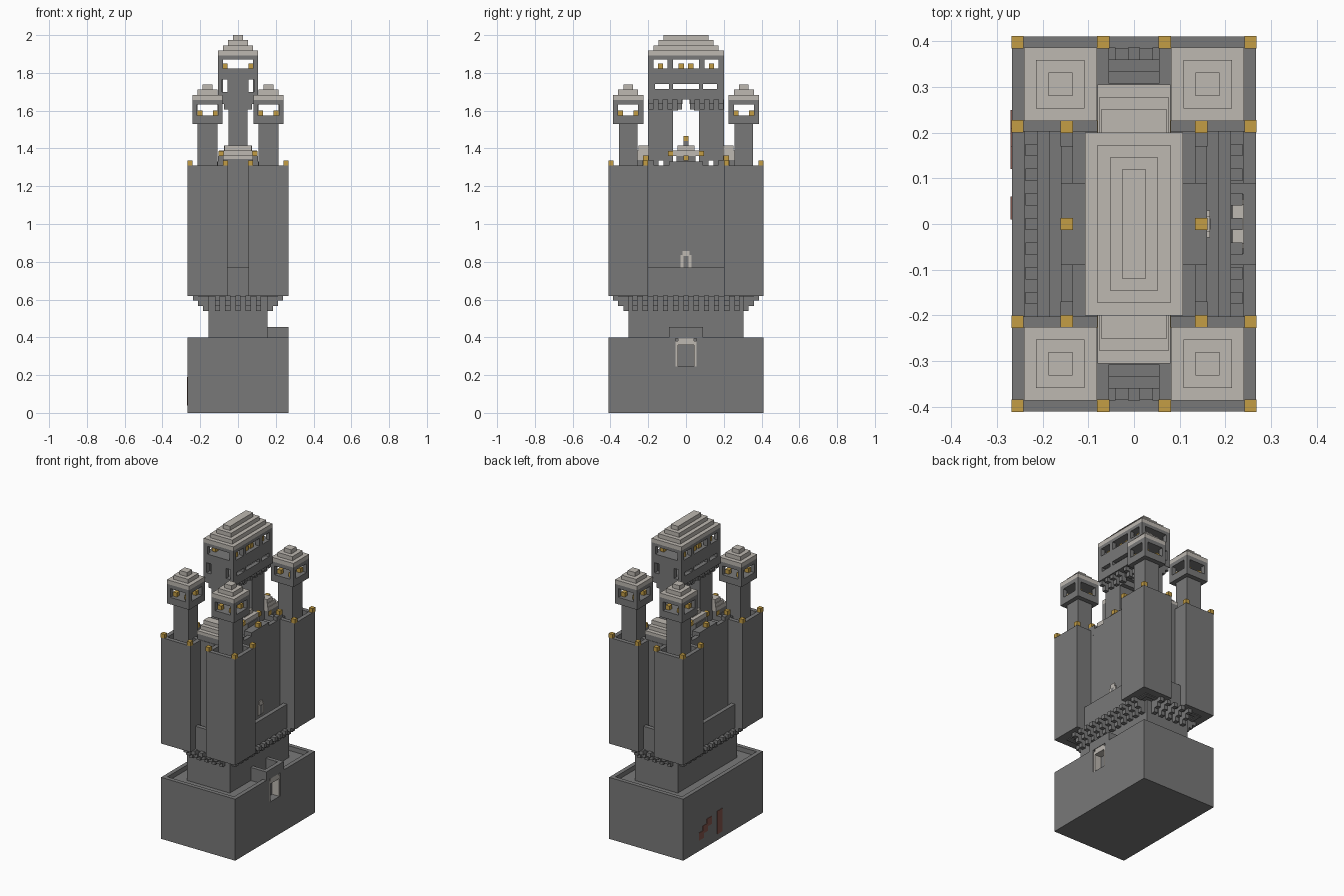
import bpy
import bmesh

cube = bpy.data.objects.get("Cube")
if cube:
    bpy.data.objects.remove(cube, do_unlink=True)


def material(name, colour):
    m = bpy.data.materials.new(name)
    m.use_nodes = True
    m.diffuse_color = (*colour, 1)
    for n in m.node_tree.nodes:
        if n.type == 'BSDF_PRINCIPLED':
            n.inputs["Base Color"].default_value = (*colour, 1)
    return m


STONE = material("dark stone", (0.19, 0.19, 0.19))
ROOF = material("pale roof stone", (0.51, 0.48, 0.44))
GOLD = material("gold lamp", (0.55, 0.34, 0.06))
RUST = material("rust paint", (0.23, 0.09, 0.07))
T = 0.027          # wall thickness and step size
SIDES = (-1, 1)


def build(name, boxes, mat):
    """One object from boxes given as (x0, x1, y0, y1, z0, z1)."""
    bm = bmesh.new()
    for x0, x1, y0, y1, z0, z1 in boxes:
        x0, x1 = sorted((x0, x1))
        y0, y1 = sorted((y0, y1))
        for v in bmesh.ops.create_cube(bm, size=1)["verts"]:
            v.co = (x1 if v.co.x > 0 else x0,
                    y1 if v.co.y > 0 else y0,
                    z1 if v.co.z > 0 else z0)
    me = bpy.data.meshes.new(name)
    bm.to_mesh(me)
    bm.free()
    me.materials.append(mat)
    ob = bpy.data.objects.new(name, me)
    bpy.context.scene.collection.objects.link(ob)
    return ob


def block(cx, cy, hx, hy, z0, z1):
    return (cx - hx, cx + hx, cy - hy, cy + hy, z0, z1)


def solid_runs(half, gaps):
    """Split -half..half into the runs left between the gaps."""
    edges = [-half] + [e for g in gaps for e in g] + [half]
    return list(zip(edges[::2], edges[1::2]))


def ring(cx, cy, hx, hy, z0, z1, gaps_x=(), gaps_y=()):
    """Four walls; gaps_x open the front and back, gaps_y the two sides."""
    out = []
    for s in SIDES:
        for a, b in solid_runs(hx, gaps_x):
            out.append((cx + a, cx + b, cy + s * hy, cy + s * (hy - T), z0, z1))
        for a, b in solid_runs(hy - T, gaps_y):
            out.append((cx + s * hx, cx + s * (hx - T), cy + a, cy + b, z0, z1))
    return out


def stepped_roof(cx, cy, hx, hy, z, steps):
    return [block(cx, cy, hx - i * T, hy - i * T, z + i * T, z + (i + 1) * T)
            for i in range(steps)]


def lamp(x, y, z):
    return block(x, y, T / 2, T / 2, z, z + T)


# Plinth: sunken top, doorway cut in one long side
plinth = build("plinth", [block(0, 0, 0.267, 0.41, 0, 0.40)], STONE)
sunken = build("plinth_top_cutter", [block(0, 0, 0.24, 0.383, 0.37, 0.5)], STONE)
door = build("doorway_cutter", [(0.215, 0.3, -0.055, 0.055, 0.245, 0.395)], STONE)
for cutter in (sunken, door):
    mod = plinth.modifiers.new(cutter.name, 'BOOLEAN')
    mod.operation = 'DIFFERENCE'
    mod.solver = 'EXACT'
    mod.object = cutter
    cutter.hide_render = True
    cutter.hide_set(True)

jambs = [(0.216, 0.265, s * 0.055, s * 0.043, 0.246, 0.38) for s in SIDES]
build("door_frame", jambs + [(0.216, 0.265, -0.043, 0.043, 0.36, 0.394)], ROOF)
gate = [(0.15, 0.267, s * 0.09, s * 0.065, 0.365, 0.455) for s in SIDES]
build("gate_parapet", gate + [(0.24, 0.267, -0.065, 0.065, 0.396, 0.455)], STONE)

# Painted mark on the side opposite the door
marks = [(-0.27, -0.266, 0.25 - i * 0.04, 0.20 - i * 0.04,
          0.07 + i * 0.03, 0.12 + i * 0.03) for i in range(3)]
build("painted_mark", marks + [(-0.27, -0.266, 0.01, 0.06, 0.04, 0.19)], RUST)

# Shaft and stepped corbels
build("shaft", [block(0, 0, 0.155, 0.305, 0.36, 0.63)], STONE)
corbels = []
for s in SIDES:
    for i in range(3):
        reach, z = (i + 1) * T, 0.54 + i * T
        for k in range(-5, 6):
            y = k * 2 * T
            corbels.append((s * 0.15, s * (0.157 + reach), y - T / 2, y + T / 2, z, z + T))
        for k in range(-2, 3):
            x = k * 2 * T
            corbels.append((x - T / 2, x + T / 2, s * 0.30, s * (0.305 + reach), z, z + T))
build("corbels", corbels, STONE)

# Gallery between the corner towers
build("gallery", [block(0, 0, 0.205, 0.355, 0.62, 0.68)]
      + ring(0, 0, 0.212, 0.36, 0.615, 0.77), STONE)

# Keep and its battlements
keep = [block(0, 0, 0.16, 0.308, 0.62, 1.28)] + ring(0, 0, 0.16, 0.308, 1.27, 1.31)
for s in SIDES:
    keep.append((s * 0.107, s * 0.16, -0.09, 0.09, 1.27, 1.332))
    keep += [block(s * 0.147, t * 0.2, T / 2, 0.03, 1.27, 1.335) for t in SIDES]
    keep.append((-0.078, 0.078, s * 0.2, s * 0.305, 1.27, 1.345))
build("keep", keep, STONE)
build("arched_window", [(0.16, 0.166, -0.03, 0.03, 0.77, 0.835),
                        (0.16, 0.166, -0.018, 0.018, 0.835, 0.858)], ROOF)
build("arched_window_opening", [(0.16, 0.168, -0.012, 0.012, 0.77, 0.83)], STONE)

# Stepped porch roofs at both ends, and the small vault between the piers
porches = [(-0.08 + i * 0.004, 0.08 - i * 0.004, s * 0.195, s * (0.305 - i * T),
            1.34 + i * 0.025, 1.365 + i * 0.025) for s in SIDES for i in range(3)]
build("porch_roofs", porches, ROOF)
build("vault_base", [block(0, 0, 0.107, 0.05, 1.27, 1.36)], STONE)
build("vault_roof", [block(0, 0, 0.1, 0.068, 1.36, 1.39),
                     block(0, 0, 0.075, 0.045, 1.39, 1.415)], ROOF)

# Corner towers with hollow lantern turrets
lamps = []
for sx in SIDES:
    for sy in SIDES:
        cx, cy = sx * 0.161, sy * 0.306
        place = f"{'back' if sy > 0 else 'front'}_{'left' if sx > 0 else 'right'}"
        build(place + "_tower", [block(cx, cy, 0.106, 0.104, 0.62, 1.275)]
              + ring(cx, cy, 0.106, 0.104, 1.27, 1.31), STONE)
        gap = [(-0.055, 0.055)]
        build(place + "_turret", [block(cx, cy, 0.053, 0.05, 1.27, 1.535),
                                  block(cx, cy, 0.08, 0.08, 1.53, 1.575)]
              + ring(cx, cy, 0.08, 0.08, 1.575, 1.632, gap, gap)
              + [block(cx, cy, 0.08, 0.08, 1.632, 1.657)], STONE)
        build(place + "_turret_roof", stepped_roof(cx, cy, 0.08, 0.08, 1.657, 3), ROOF)
        for ax in SIDES:
            for ay in SIDES:
                lamps.append(lamp(cx + ax * 0.094, cy + ay * 0.092, 1.31))
                lamps.append(lamp(cx + ax * 0.041, cy + ay * 0.041, 1.575))

# Piers carrying the great hall, leaving a tall arch between them
piers = []
for s in SIDES:
    piers += [(-0.05, 0.05, s * 0.07, s * 0.12, 1.27, 1.34),
              (-0.05, 0.05, s * 0.145, s * 0.2, 1.27, 1.34),
              (-0.05, 0.05, s * 0.07, s * 0.2, 1.335, 1.67),
              (-0.05, 0.05, s * 0.042, s * 0.07, 1.6, 1.67),
              (-0.05, 0.05, s * 0.018, s * 0.07, 1.635, 1.67)]
    for t in SIDES:      # hall corbels
        for k in range(4):
            y = t * (0.035 + k * 0.05)
            piers += [(s * 0.04, s * 0.075, y - 0.013, y + 0.013, 1.605, 1.635),
                      (s * 0.04, s * 0.1, y - 0.013, y + 0.013, 1.635, 1.665)]
build("hall_piers", piers, STONE)

# Great hall: open slots below, lamp-lit windows above
slots = [(-0.165, -0.09), (-0.07, 0.07), (0.09, 0.165)]
loops = [(-0.085, -0.055), (0.055, 0.085)]
windows = [(-0.172, -0.097), (-0.068, 0.068), (0.097, 0.172)]
HALL = (0, 0, 0.107, 0.2)
build("great_hall", [block(*HALL, 1.66, 1.7)]
      + ring(*HALL, 1.7, 1.715, loops)
      + ring(*HALL, 1.715, 1.74, loops, slots)
      + ring(*HALL, 1.74, 1.765, loops)
      + [block(*HALL, 1.765, 1.822)]
      + ring(*HALL, 1.822, 1.872, [(-0.08, 0.08)], windows)
      + [block(*HALL, 1.872, 1.893)], STONE)
build("great_hall_roof", stepped_roof(*HALL, 1.892, 4), ROOF)

# Lamps in the hall and along the keep
for s in SIDES:
    lamps += [lamp(s * 0.07, y, 1.822) for y in (-0.135, -0.025, 0.025, 0.135)]
    lamps += [lamp(s * 0.147, y, 1.335) for y in (-0.213, 0, 0.213)]
    lamps += [lamp(s * 0.09, t * 0.082, 1.36) for t in SIDES]
build("vault_finial", [block(0, 0, T / 2, T / 2, 1.41, 1.44)], STONE)
lamps.append(lamp(0, 0, 1.44))
build("lamps", lamps, GOLD)
